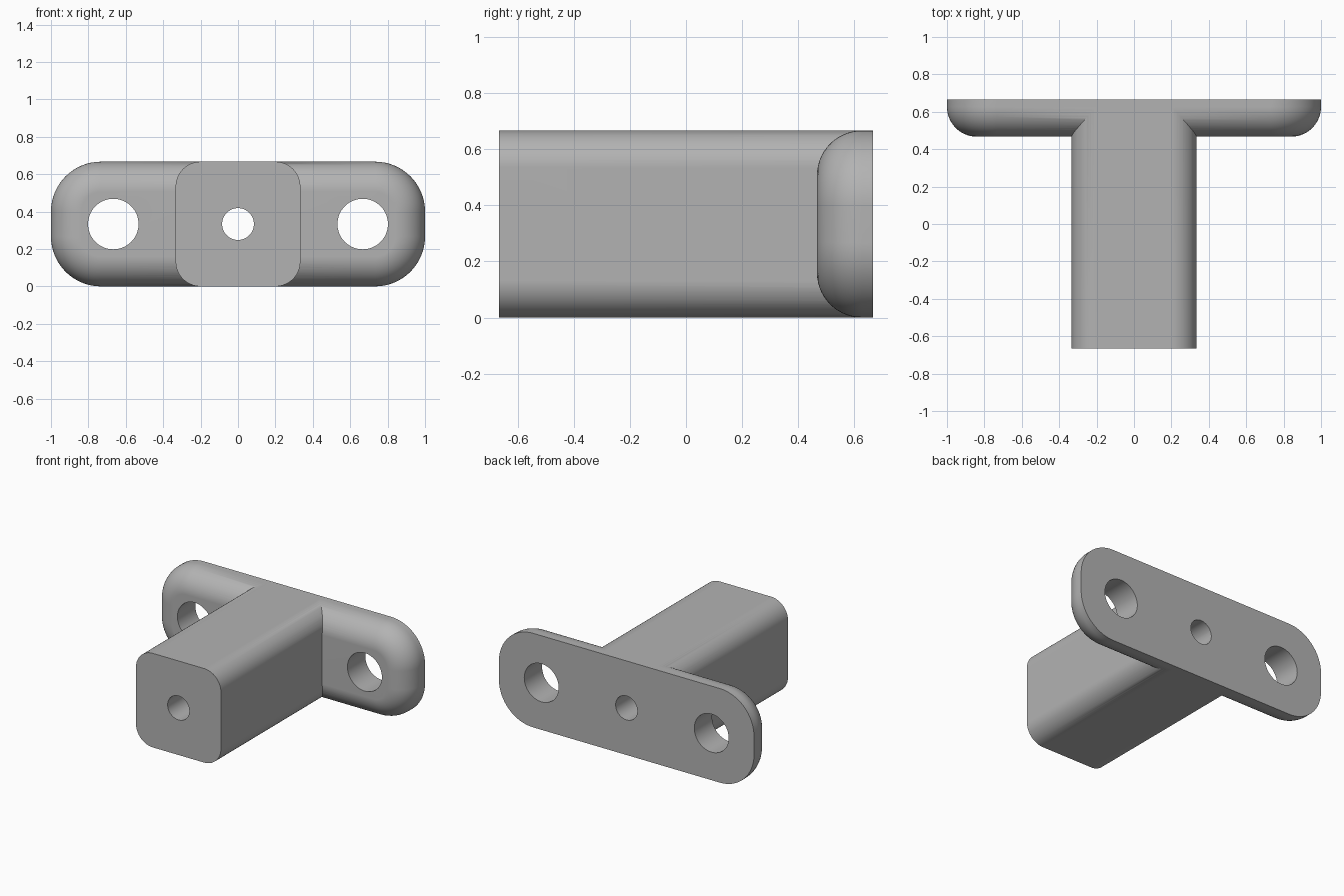
import bpy, bmesh
from math import sin, cos, pi, radians

if "Cube" in bpy.data.objects:
    bpy.data.objects.remove(bpy.data.objects["Cube"], do_unlink=True)

MID = 1 / 3      # height of the centre line
BACK = 2 / 3     # back plane
FRONT = -2 / 3   # front plane

grey = bpy.data.materials.new("plain grey")
grey.use_nodes = True
colour = (0.45, 0.45, 0.45, 1)
grey.diffuse_color = colour
grey.node_tree.nodes["Principled BSDF"].inputs["Base Color"].default_value = colour


def rounded_outline(half_w, half_h, radius, steps=16):
    """Rounded rectangle around the centre line, as (x, z) points."""
    points = []
    for quarter, (sx, sz) in enumerate([(1, 1), (-1, 1), (-1, -1), (1, -1)]):
        for i in range(steps + 1):
            a = (quarter + i / steps) * pi / 2
            points.append((sx * (half_w - radius) + radius * cos(a),
                           MID + sz * (half_h - radius) + radius * sin(a)))
    return points


def loft(name, sections):
    """Skin a list of (y, outline) sections and cap both ends."""
    bm = bmesh.new()
    rings = [[bm.verts.new((x, y, z)) for x, z in pts] for y, pts in sections]
    n = len(rings[0])
    for a, b in zip(rings, rings[1:]):
        for i in range(n):
            j = (i + 1) % n
            bm.faces.new((a[i], a[j], b[j], b[i]))
    bm.faces.new(rings[0])
    bm.faces.new(rings[-1])
    bmesh.ops.recalc_face_normals(bm, faces=bm.faces)
    mesh = bpy.data.meshes.new(name)
    bm.to_mesh(mesh)
    bm.free()
    obj = bpy.data.objects.new(name, mesh)
    bpy.context.collection.objects.link(obj)
    mesh.materials.append(grey)
    return obj


def combine(target, other, operation):
    mod = target.modifiers.new(operation.lower(), 'BOOLEAN')
    mod.operation, mod.solver, mod.object = operation, 'EXACT', other
    bpy.context.view_layer.objects.active = target
    bpy.ops.object.modifier_apply(modifier=mod.name)
    bpy.data.objects.remove(other, do_unlink=True)


# Mounting plate with a rounded-over front edge
fillet, thickness, steps = 0.16, 0.2, 14
sections = [(BACK, rounded_outline(1, MID, 0.267))]
for i in range(steps + 1):
    a = i / steps * pi / 2
    inset = fillet * (1 - cos(a))
    y = BACK - thickness + fillet * (1 - sin(a))
    sections.append((y, rounded_outline(1 - inset, MID - inset, 0.267 - inset)))
bracket = loft("bracket", sections)

# Square post with rounded corners, merged into the plate
post_outline = rounded_outline(MID, MID, 0.133)
post = loft("post", [(FRONT, post_outline), (BACK - 0.02, post_outline)])
combine(bracket, post, 'UNION')

# Two screw holes and a bore along the post
for x, radius in [(-2 / 3, 0.135), (0, 0.085), (2 / 3, 0.135)]:
    bpy.ops.mesh.primitive_cylinder_add(vertices=64, radius=radius, depth=3,
                                        location=(x, 0, MID),
                                        rotation=(pi / 2, 0, 0))
    cutter = bpy.context.object
    cutter.hide_render = True
    cutter.data.materials.append(grey)
    combine(bracket, cutter, 'DIFFERENCE')

# Smooth curves, crisp edges, flat faces kept flat
bpy.ops.object.select_all(action='DESELECT')
bracket.select_set(True)
bpy.context.view_layer.objects.active = bracket
bpy.ops.object.shade_smooth_by_angle(angle=radians(30))
weighted = bracket.modifiers.new("flat face normals", 'WEIGHTED_NORMAL')
weighted.keep_sharp = True
